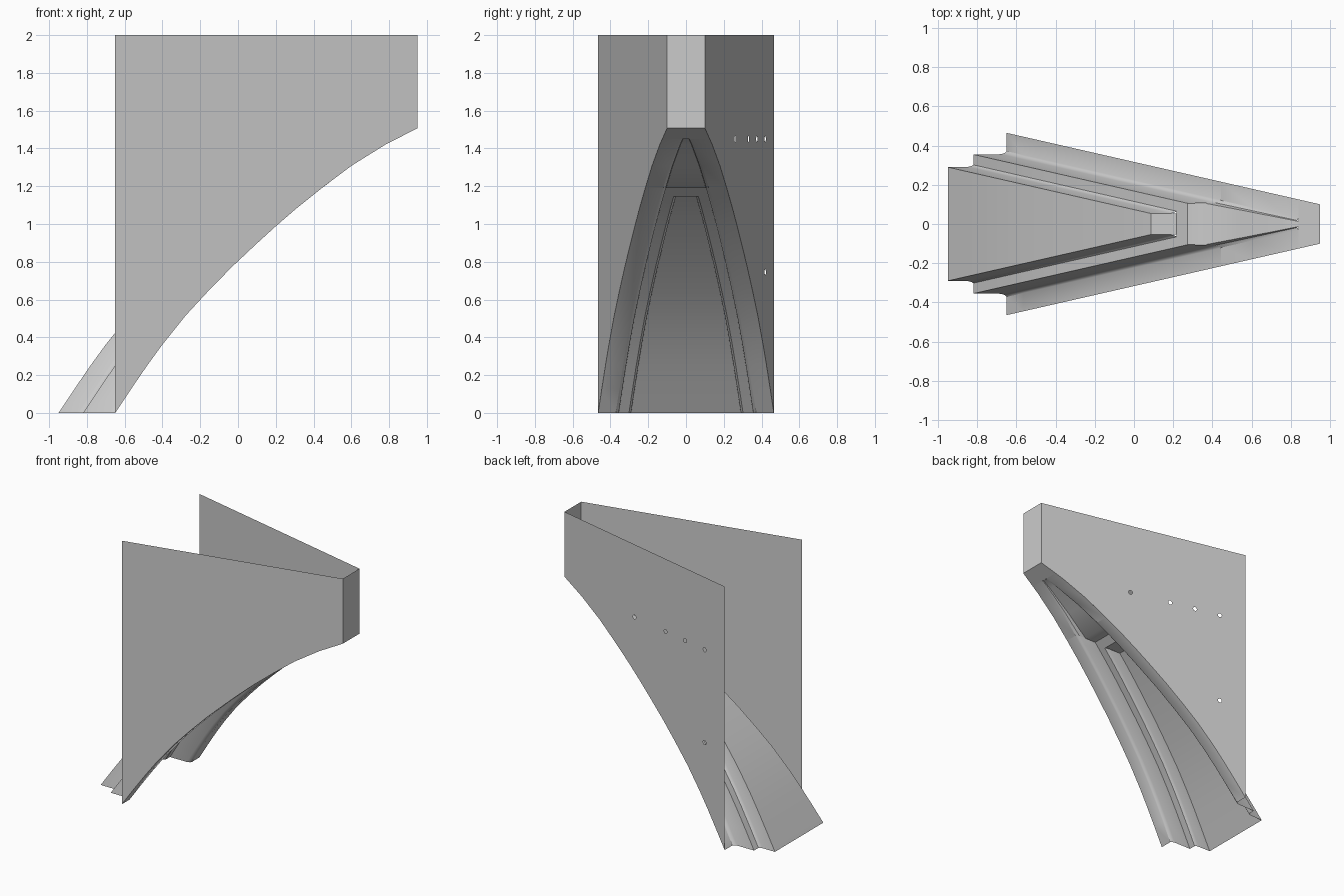
import bpy, bmesh, math
from mathutils import Vector

if "Cube" in bpy.data.objects:
    bpy.data.objects.remove(bpy.data.objects["Cube"])

# Main sweep of the underside, seen from the front: (x, z)
CURVE = [(-.65, 0), (-.565, .128), (-.48, .252), (-.40, .362), (-.28, .512), (-.16, .642), (-.03, .775),
         (.10, .897), (.20, .988), (.31, 1.083), (.45, 1.195), (.60, 1.308), (.78, 1.42), (.95, 1.507)]


def curve_x(z):
    for (xa, za), (xb, zb) in zip(CURVE, CURVE[1:]):
        if z <= zb + 1e-6:
            return xa + (xb - xa) * (z - za) / (zb - za)
    return CURVE[-1][0]


def wall_y(x):
    return .465 - .228 * (x + .65)


def finish(bm, name, smooth=False):
    bmesh.ops.remove_doubles(bm, verts=bm.verts, dist=1e-4)
    mesh = bpy.data.meshes.new(name)
    bm.to_mesh(mesh)
    bm.free()
    ob = bpy.data.objects.new(name, mesh)
    bpy.context.collection.objects.link(ob)
    if smooth:
        bpy.context.view_layer.objects.active = ob
        ob.select_set(True)
        bpy.ops.object.shade_smooth_by_angle(angle=math.radians(35))
        ob.select_set(False)
    return ob


def side_wall(name, side, holes):
    bm = bmesh.new()
    loops = [CURVE + [(.95, 2), (-.65, 2)]]
    for hx, hz in holes:
        loops.append([(hx + .015 * math.cos(i * math.pi / 6), hz + .016 * math.sin(i * math.pi / 6))
                      for i in range(12)])
    edges = []
    for loop in loops:
        vs = [bm.verts.new((x, side * wall_y(x), z)) for x, z in loop]
        edges += [bm.edges.new((vs[i], vs[i - 1])) for i in range(len(vs))]
    bmesh.ops.triangle_fill(bm, edges=edges, use_beauty=True, use_dissolve=False,
                            normal=Vector((.228, side, 0)).normalized())
    for f in bm.faces:
        f.normal_update()
        if f.normal.y * side < 0:
            f.normal_flip()
    return finish(bm, name)


# Side walls: one plain, one with drilled holes
side_wall("front_wall", -1, [])
side_wall("back_wall", 1, [(.25, 1.45), (-.06, 1.45), (-.255, 1.45), (-.45, 1.45), (-.45, .745)])

# Narrow end wall
bm = bmesh.new()
bm.faces.new([bm.verts.new((.95, y, z)) for y, z in
              ((-.1, 1.507), (.1, 1.507), (.1, 2), (-.1, 2))])
finish(bm, "end_wall")

# Stepped vault: sections as (shift towards -x, inset from wall)
STEP1 = [(0, 0), (0, .093), (.008, .102), (.03, .109)]
FULL = STEP1 + [(.17, .11), (.17, .163), (.178, .169), (.198, .174), (.30, .175)]


def upper_shift(z):
    return .08 - .068 * (z - 1.19) / .26


ZONES = [(0, 1.145, lambda z: FULL),
         (1.145, 1.19, lambda z: STEP1 + [(.17, .11)]),
         (1.19, 1.45, lambda z: [(0, 0), (0, .095), (upper_shift(z) * .3, .108), (upper_shift(z), .11)]),
         (1.45, 1.507, lambda z: [(0, 0)])]

bm = bmesh.new()


def section_row(z, section):
    x0 = curve_x(z)
    y0 = wall_y(x0)
    half = [(x0 - s, y0 - i) for s, i in section]
    full = half + [(x, -y) for x, y in reversed(half)]
    return [bm.verts.new((x, y, z)) for x, y in full]


for lo, hi, section in ZONES:
    levels = [lo] + [z for _, z in CURVE if lo + .01 < z < hi - .01] + [hi]
    rows = [section_row(z, section(z)) for z in levels]
    for a, b in zip(rows, rows[1:]):
        for i in range(len(a) - 1):
            bm.faces.new((a[i], b[i], b[i + 1], a[i + 1]))

# Level caps closing the top of each recess
for z, inset, deep, shallow in ((1.145, .175, .30, .17), (1.19, .11, .17, .08), (1.45, .11, .012, 0)):
    x0 = curve_x(z)
    y = wall_y(x0) - inset
    bm.faces.new([bm.verts.new(p) for p in
                  ((x0 - deep, -y, z), (x0 - deep, y, z), (x0 - shallow, y, z), (x0 - shallow, -y, z))])
finish(bm, "stepped_vault", smooth=True)
